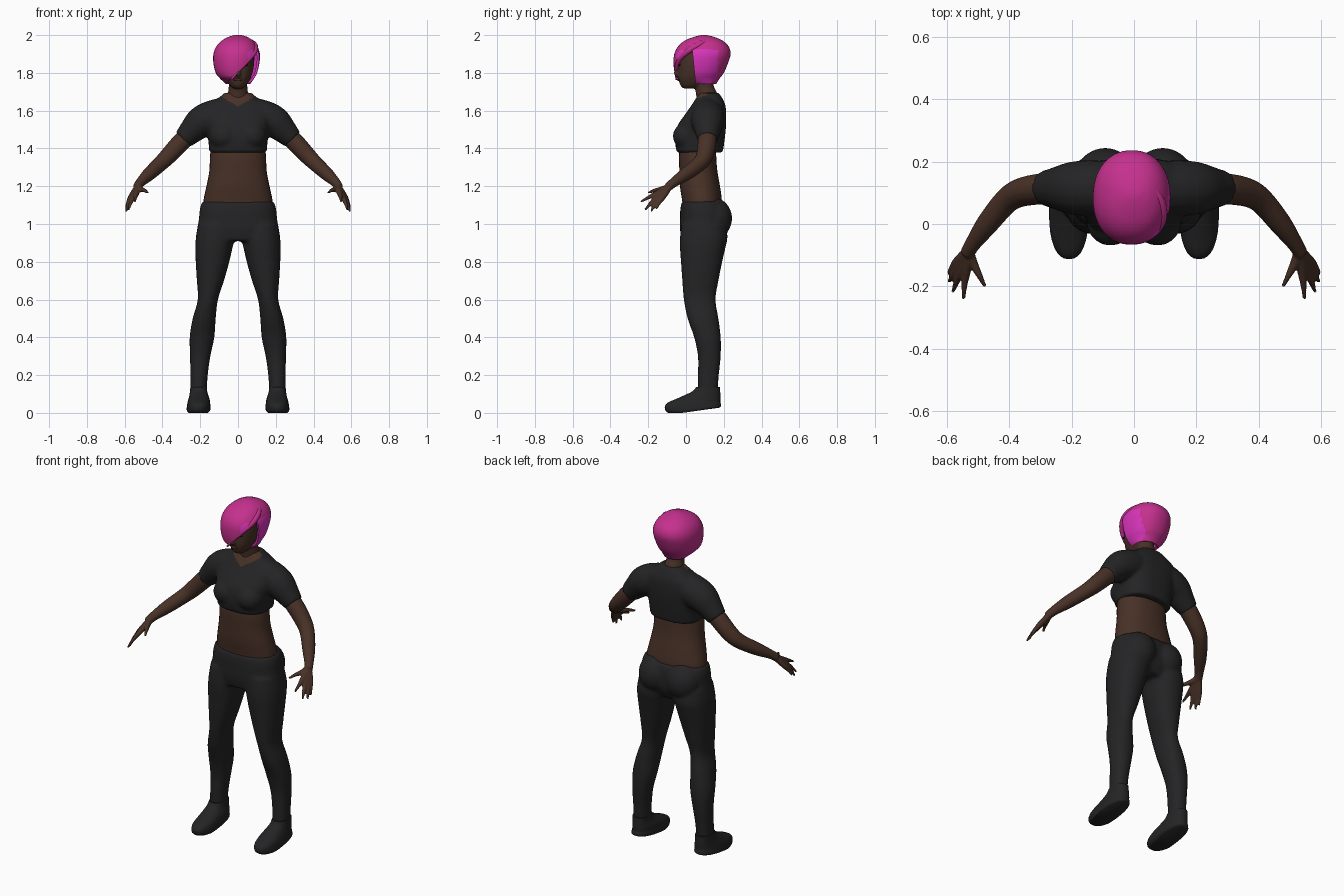
import bpy, bmesh, math
from mathutils import Vector, Matrix

if "Cube" in bpy.data.objects:
    bpy.data.objects.remove(bpy.data.objects["Cube"])


def material(name, rgb):
    m = bpy.data.materials.new(name)
    m.diffuse_color = (*rgb, 1)
    m.use_nodes = True
    m.node_tree.nodes["Principled BSDF"].inputs["Base Color"].default_value = m.diffuse_color
    return m


PINK = material("pink_hair", (0.56, 0.03, 0.27))
MAGENTA = material("magenta_hair", (0.70, 0.035, 0.50))
SKIN = material("dark_brown_skin", (0.065, 0.031, 0.020))
CLOTH = material("charcoal_cloth", (0.0175, 0.0175, 0.019))
DARK = material("near_black", (0.012, 0.008, 0.007))
LIPS = material("brown_lips", (0.06, 0.02, 0.017))


def smooth_rows(rows, steps):
    """Catmull-Rom interpolation between rows of numbers."""
    out = []
    for i in range(len(rows) - 1):
        a, b, c, d = (rows[max(i - 1, 0)], rows[i], rows[i + 1],
                      rows[min(i + 2, len(rows) - 1)])
        for k in range(steps):
            t = k / steps
            out.append([0.5 * (2 * q + (r - p) * t + (2 * p - 5 * q + 4 * r - s) * t * t
                               + (3 * q - p - 3 * r + s) * t ** 3)
                        for p, q, r, s in zip(a, b, c, d)])
    return out + [list(rows[-1])]


def skin_rings(bm, rings, caps):
    vs = [[bm.verts.new(p) for p in ring] for ring in rings]
    n = len(vs[0])
    for a, b in zip(vs, vs[1:]):
        for i in range(n):
            bm.faces.new((a[i], a[(i + 1) % n], b[(i + 1) % n], b[i]))
    if caps[0]:
        bm.faces.new(vs[0])
    if caps[1]:
        bm.faces.new(vs[-1])


def loft(bm, rows, side=1, power=2.2, n=32, steps=4, caps=(True, True)):
    """Stack of rounded sections; each row is z, x0, x1, y0, y1."""
    rings = []
    for z, x0, x1, y0, y1 in smooth_rows(rows, steps):
        ring = []
        for i in range(n):
            a = 2 * math.pi * i / n
            c, s = math.cos(a), math.sin(a)
            e = 2 / power
            x = (x0 + x1) / 2 + (x1 - x0) / 2 * math.copysign(abs(c) ** e, c)
            y = (y0 + y1) / 2 + (y1 - y0) / 2 * math.copysign(abs(s) ** e, s)
            ring.append((x * side, y, z))
        rings.append(ring)
    skin_rings(bm, rings, caps)


def tube(bm, rows, side=1, n=16, steps=4):
    """Round limb along a path; each row is x, y, z, radius."""
    rows = smooth_rows(rows, steps)
    pts = [Vector((r[0] * side, r[1], r[2])) for r in rows]
    rings = []
    for i, p in enumerate(pts):
        d = pts[min(i + 1, len(pts) - 1)] - pts[max(i - 1, 0)]
        u = d.cross(Vector((0, 1, 0.3))).normalized()
        v = d.cross(u).normalized()
        rings.append([p + rows[i][3] * (u * math.cos(2 * math.pi * k / n)
                                        + v * math.sin(2 * math.pi * k / n)) for k in range(n)])
    skin_rings(bm, rings, (True, True))


def blob(bm, center, radii):
    bmesh.ops.create_uvsphere(bm, u_segments=20, v_segments=12, radius=1,
                              matrix=Matrix.Translation(center) @ Matrix.Diagonal((*radii, 1)))


def finish(name, bm, mats, voxel=0, thick=0, rule=None, angle=50):
    bmesh.ops.recalc_face_normals(bm, faces=bm.faces)
    me = bpy.data.meshes.new(name)
    bm.to_mesh(me)
    bm.free()
    ob = bpy.data.objects.new(name, me)
    bpy.context.collection.objects.link(ob)
    for o in bpy.context.selected_objects:
        o.select_set(False)
    bpy.context.view_layer.objects.active = ob
    ob.select_set(True)
    if voxel:
        m = ob.modifiers.new("fuse", 'REMESH')
        m.mode, m.voxel_size = 'VOXEL', voxel
        m = ob.modifiers.new("soften", 'SMOOTH')
        m.factor, m.iterations = 0.5, 4
    if thick:
        m = ob.modifiers.new("thickness", 'SOLIDIFY')
        m.thickness, m.offset = thick, -1
    for m in list(ob.modifiers):
        bpy.ops.object.modifier_apply(modifier=m.name)
    for m in mats:
        ob.data.materials.append(m)
    for f in ob.data.polygons:
        f.material_index = rule(f.center) if rule else 0
    bpy.ops.object.shade_smooth_by_angle(angle=math.radians(angle))


def centred(rows):
    return [(z, -h, h, y0, y1) for z, h, y0, y1 in rows]


# Trousers: pelvis, seat and both legs fused
bm = bmesh.new()
loft(bm, centred([(1.12, .19, -.022, .2), (1.08, .202, -.03, .212), (1.03, .207, -.032, .215),
                  (.97, .215, -.032, .21), (.91, .215, -.02, .18)]), power=2.4)
for s in (1, -1):
    blob(bm, (.092 * s, .145, 1.03), (.1, .1, .11))
    loft(bm, [(1.0, .01, .212, -.025, .21), (.93, .018, .223, -.032, .22), (.87, .03, .226, -.032, .208),
              (.8, .046, .224, -.027, .192), (.7, .074, .218, -.02, .172), (.6, .106, .213, -.012, .157),
              (.5, .118, .24, .008, .172), (.4, .125, .256, .043, .184), (.3, .146, .254, .063, .184),
              (.2, .16, .252, .063, .174), (.11, .165, .252, .063, .168)], s)
finish("trousers", bm, [CLOTH], voxel=.011)

# Shoes: toe low, heel slightly lifted
for s, label in ((1, "left"), (-1, "right")):
    bm = bmesh.new()
    loft(bm, [(0, .155, .266, -.095, .178), (.012, .146, .272, -.108, .185), (.035, .146, .27, -.112, .185),
              (.055, .148, .267, -.095, .182), (.075, .151, .262, -.05, .182), (.095, .158, .257, -.005, .182),
              (.115, .163, .254, .035, .181), (.138, .165, .252, .055, .18)], s, power=2.4)
    for v in bm.verts:
        v.co.z += max(0, v.co.y + .02) * .14 * max(0, 1 - v.co.z / .06)
    finish(label + "_shoe", bm, [CLOTH])

# Bare midriff
bm = bmesh.new()
loft(bm, centred([(1.05, .18, -.012, .185), (1.12, .183, -.02, .19), (1.2, .167, -.032, .18),
                  (1.28, .152, -.035, .166), (1.36, .148, -.037, .16), (1.44, .14, -.03, .16)]))
finish("midriff", bm, [SKIN])

# Cropped top with sleeves; the open neckline shows skin
bm = bmesh.new()
loft(bm, centred([(1.378, .152, -.05, .195), (1.45, .158, -.058, .205), (1.52, .168, -.045, .212),
                  (1.58, .178, -.005, .213), (1.63, .155, .03, .208), (1.67, .1, .055, .19),
                  (1.695, .07, .072, .172)]), power=2.6)
for s in (1, -1):
    blob(bm, (.075 * s, .01, 1.465), (.078, .08, .075))
    tube(bm, [(.09, .115, 1.58, .088), (.15, .115, 1.56, .09), (.2, .115, 1.535, .085),
              (.25, .115, 1.488, .068), (.289, .115, 1.448, .055)], s)
finish("cropped_top", bm, [CLOTH, SKIN], voxel=.009,
       rule=lambda c: int(c.y < .11 and abs(c.x) < .085 and c.z > 1.622 + abs(c.x) * .6))

# Arms with hands
for s, label in ((1, "left"), (-1, "right")):
    bm = bmesh.new()
    tube(bm, [(.23, .115, 1.5, .05), (.3, .112, 1.435, .05), (.365, .1, 1.365, .046), (.41, .072, 1.32, .041),
              (.47, .0, 1.265, .036), (.515, -.062, 1.222, .026), (.535, -.095, 1.195, .023)], s)
    fingers = [((.537, -.148, 1.165), (.543, -.195, 1.142), (.546, -.24, 1.118)),
               ((.55, -.145, 1.152), (.568, -.185, 1.112), (.58, -.217, 1.075)),
               ((.56, -.135, 1.145), (.58, -.165, 1.105), (.592, -.185, 1.066)),
               ((.566, -.12, 1.145), (.583, -.142, 1.112), (.594, -.158, 1.08)),
               ((.515, -.125, 1.185), (.495, -.165, 1.178), (.477, -.2, 1.165))]
    for knuckle, mid, tip in fingers:
        tube(bm, [(.53, -.085, 1.2, .017), (*knuckle, .0155), (*mid, .0105), (*tip, .006)], s, n=10)
    finish(label + "_arm", bm, [SKIN], voxel=.005)

# Neck and head
bm = bmesh.new()
tube(bm, [(0, .118, 1.6, .062), (0, .112, 1.67, .058), (0, .098, 1.72, .05), (0, .09, 1.79, .05)])
loft(bm, centred([(1.718, .025, -.015, .05), (1.735, .045, -.03, .1), (1.77, .066, -.04, .14),
                  (1.81, .079, -.042, .17), (1.86, .086, -.042, .19), (1.92, .084, -.032, .2),
                  (1.97, .055, .01, .15)]))
tube(bm, [(0, -.03, 1.85, .008), (0, -.045, 1.82, .011), (0, -.05, 1.798, .015), (0, -.035, 1.788, .012)])
finish("head", bm, [SKIN], voxel=.006)

# Facial features
bm = bmesh.new()
for s in (1, -1):
    blob(bm, (.038 * s, -.035, 1.842), (.015, .006, .006))
    blob(bm, (.042 * s, -.032, 1.868), (.02, .006, .004))
finish("eyes_and_brows", bm, [DARK])
bm = bmesh.new()
blob(bm, (0, -.039, 1.764), (.022, .007, .008))
finish("lips", bm, [LIPS])

# Bobbed hair: cap cut open along a diagonal fringe and beside the cheek
bm = bmesh.new()
loft(bm, [(1.742, -.065, .065, .03, .16), (1.77, -.095, .085, -.045, .178), (1.8, -.118, .101, -.06, .2),
          (1.85, -.13, .113, -.066, .222), (1.9, -.13, .116, -.062, .236), (1.94, -.115, .103, -.042, .226),
          (1.97, -.087, .08, -.008, .195), (1.99, -.052, .05, .04, .15), (2.0, -.02, .018, .08, .11)],
     n=56, caps=(False, True))
cuts = [(Vector((-.045, 0, 1.76)), Vector((-1.08, 0, 1))), (Vector((0, .045, 1.8)), Vector((0, 1, .1)))]
for co, no in cuts:
    bmesh.ops.bisect_plane(bm, geom=bm.verts[:] + bm.edges[:] + bm.faces[:], plane_co=co, plane_no=no)
gone = [f for f in bm.faces if all((f.calc_center_median() - co).dot(no) < 0 for co, no in cuts)]
bmesh.ops.delete(bm, geom=gone, context='FACES')
finish("hair", bm, [PINK, MAGENTA], thick=.012,
       rule=lambda c: int(c.x > .055 and c.z < 1.925 and c.y < .17))

# Swept fringe fold from the parting to the cheek
bm = bmesh.new()
tube(bm, [(.05, .13, 1.978, .008), (.085, .07, 1.95, .016), (.088, .01, 1.915, .015),
          (.055, -.035, 1.87, .012), (.005, -.052, 1.815, .009), (-.035, -.05, 1.765, .005)])
finish("fringe_fold", bm, [PINK])
